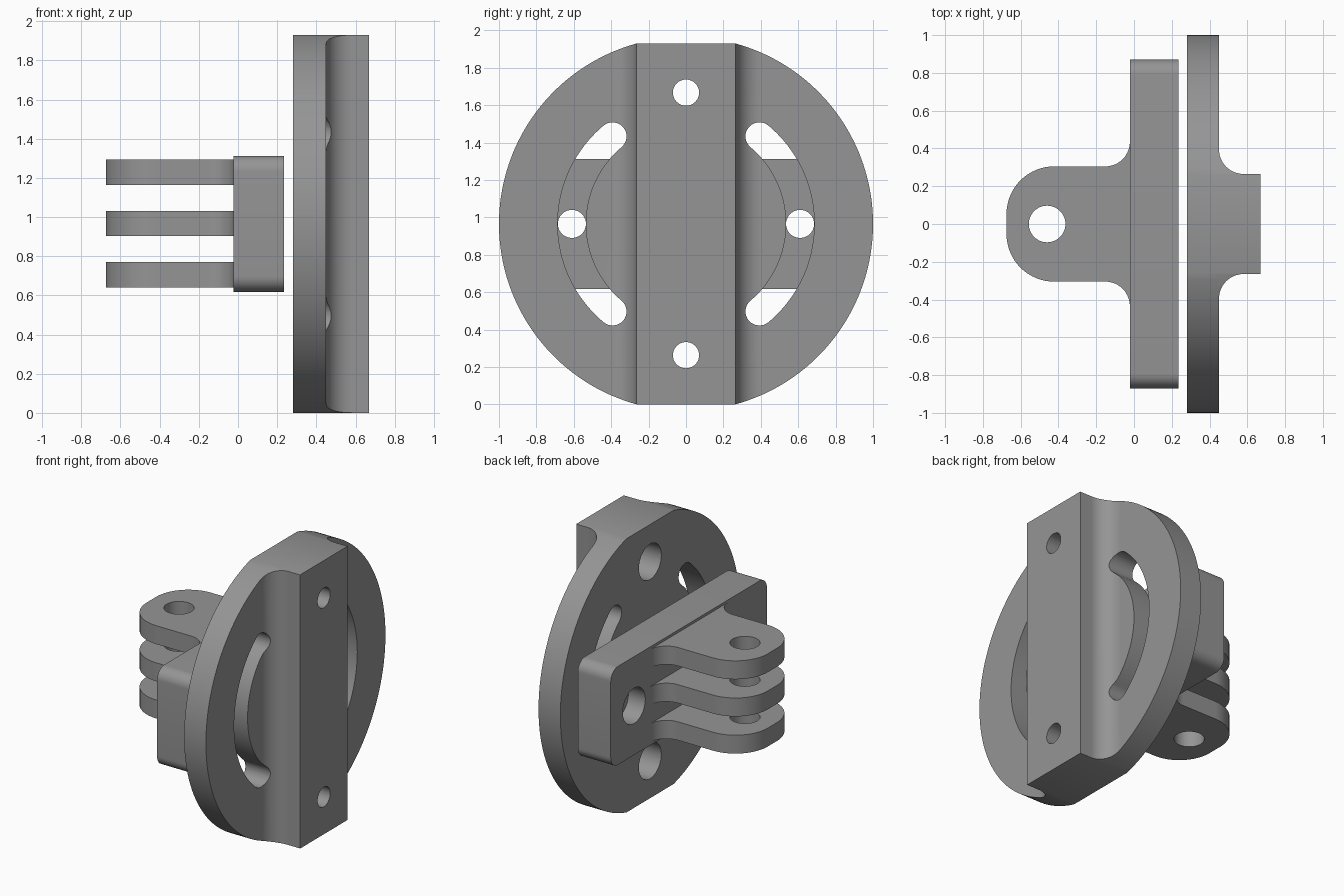
import bpy, bmesh, math
from mathutils import Matrix, Vector

if "Cube" in bpy.data.objects:
    bpy.data.objects.remove(bpy.data.objects["Cube"])

CZ = 0.965  # height of the shared centre line
grey = bpy.data.materials.new("mid grey")
grey.diffuse_color = (0.3, 0.3, 0.3, 1)
grey.use_nodes = True
grey.node_tree.nodes["Principled BSDF"].inputs["Base Color"].default_value = grey.diffuse_color


def arc(cx, cy, r, a0, a1, n=16):
    """Points along an arc, angles in degrees."""
    return [(cx + r * math.cos(math.radians(a0 + (a1 - a0) * i / n)),
             cy + r * math.sin(math.radians(a0 + (a1 - a0) * i / n))) for i in range(n + 1)]


def prism(name, pts, lo, hi, axis="Z"):
    """Extrude an outline: axis Z takes (x, y) points, axis X takes (y, z) points."""
    place = (lambda u, v, w: (u, v, w)) if axis == "Z" else (lambda u, v, w: (w, u, v))
    bm = bmesh.new()
    face = bm.faces.new([bm.verts.new(place(u, v, lo)) for u, v in pts])
    res = bmesh.ops.extrude_face_region(bm, geom=[face])
    verts = [g for g in res["geom"] if isinstance(g, bmesh.types.BMVert)]
    bmesh.ops.translate(bm, verts=verts, vec=Vector(place(0, 0, hi - lo)))
    bmesh.ops.recalc_face_normals(bm, faces=bm.faces)
    mesh = bpy.data.meshes.new(name)
    bm.to_mesh(mesh)
    bm.free()
    mesh.materials.append(grey)
    obj = bpy.data.objects.new(name, mesh)
    bpy.context.collection.objects.link(obj)
    return obj


def circle(cx, cy, r, n=48):
    return arc(cx, cy, r, 0, 360, n)[:-1]


def apply_bool(obj, cutters, op="DIFFERENCE"):
    for c in cutters:
        m = obj.modifiers.new("cut", "BOOLEAN")
        m.operation, m.object, m.solver = op, c, "EXACT"
        bpy.context.view_layer.objects.active = obj
        bpy.ops.object.modifier_apply(modifier=m.name)
        bpy.data.objects.remove(c)


def finish(obj):
    bpy.ops.object.select_all(action="DESELECT")
    obj.select_set(True)
    bpy.context.view_layer.objects.active = obj
    bpy.ops.object.shade_smooth_by_angle(angle=math.radians(30))


# Round mount: filleted bar-and-plate section trimmed to a disc with flat ends
F = 0.13
half = [(0.28, 1.1), (0.45, 1.1)] + arc(0.45 + F, 0.265 + F, F, 180, 270) + [(0.67, 0.265)]
section = half + [(x, -y) for x, y in reversed(half)]
disc = prism("disc_mount", section, 0, 2 * CZ)
a = math.degrees(math.asin(CZ))
rim = arc(0, CZ, 1, -a, a, 80) + arc(0, CZ, 1, 180 - a, 180 + a, 80)
rim = [(y, CZ + (z - CZ) * 1.0001) for y, z in rim]
apply_bool(disc, [prism("rim", rim, 0, 1, "X")], "INTERSECT")

# Curved slots on both sides and counterbored bolt holes in the bar
cutters = []
for s in (0, 180):
    ey, ez = 0.611 * math.cos(math.radians(50)), 0.611 * math.sin(math.radians(50))
    slot = (arc(0, 0, 0.686, -50, 50, 40) + arc(ey, ez, 0.075, 50, 230)[1:-1]
            + arc(0, 0, 0.536, 50, -50, 40) + arc(ey, -ez, 0.075, 130, 310)[1:-1])
    k = 1 if s == 0 else -1
    cutters.append(prism("slot", [(k * y, CZ + z) for y, z in slot], 0.1, 0.8, "X"))
for z in (0.263, 1.667):
    cutters.append(prism("bolt", circle(0, z, 0.07), 0.1, 0.8, "X"))
    cutters.append(prism("counterbore", circle(0, z, 0.125), 0.1, 0.48, "X"))
apply_bool(disc, cutters)
finish(disc)

# Clamp plate with rounded corners and counterbored holes
R, Y, Z = 0.08, 0.87, 0.347
outline = []
for sy, sz, a0 in ((1, 1, 0), (-1, 1, 90), (-1, -1, 180), (1, -1, 270)):
    outline += arc(sy * (Y - R), CZ + sz * (Z - R), R, a0, a0 + 90, 10)
plate = prism("clamp_plate", outline, -0.022, 0.235, "X")
cutters = []
for y in (-0.61, 0.61):
    cutters.append(prism("bolt", circle(y, CZ, 0.075), -0.2, 0.5, "X"))
    cutters.append(prism("counterbore", circle(y, CZ, 0.125), -0.2, 0.11, "X"))
apply_bool(plate, cutters)
finish(plate)

# Three hinge tabs with filleted roots, rounded ends and a pin hole
side = [(-0.022, 0.435)] + arc(-0.152, 0.435, 0.13, 0, -90)[1:] + arc(-0.423, 0.053, 0.252, 90, 180)
tab_outline = side + [(x, -y) for x, y in reversed(side)]
for i, z in enumerate((0.705, 0.967, 1.229)):
    tab = prism(f"hinge_tab_{i + 1}", tab_outline, z - 0.065, z + 0.065)
    apply_bool(tab, [prism("pin", circle(-0.46, 0, 0.097), 0, 2)])
    finish(tab)
